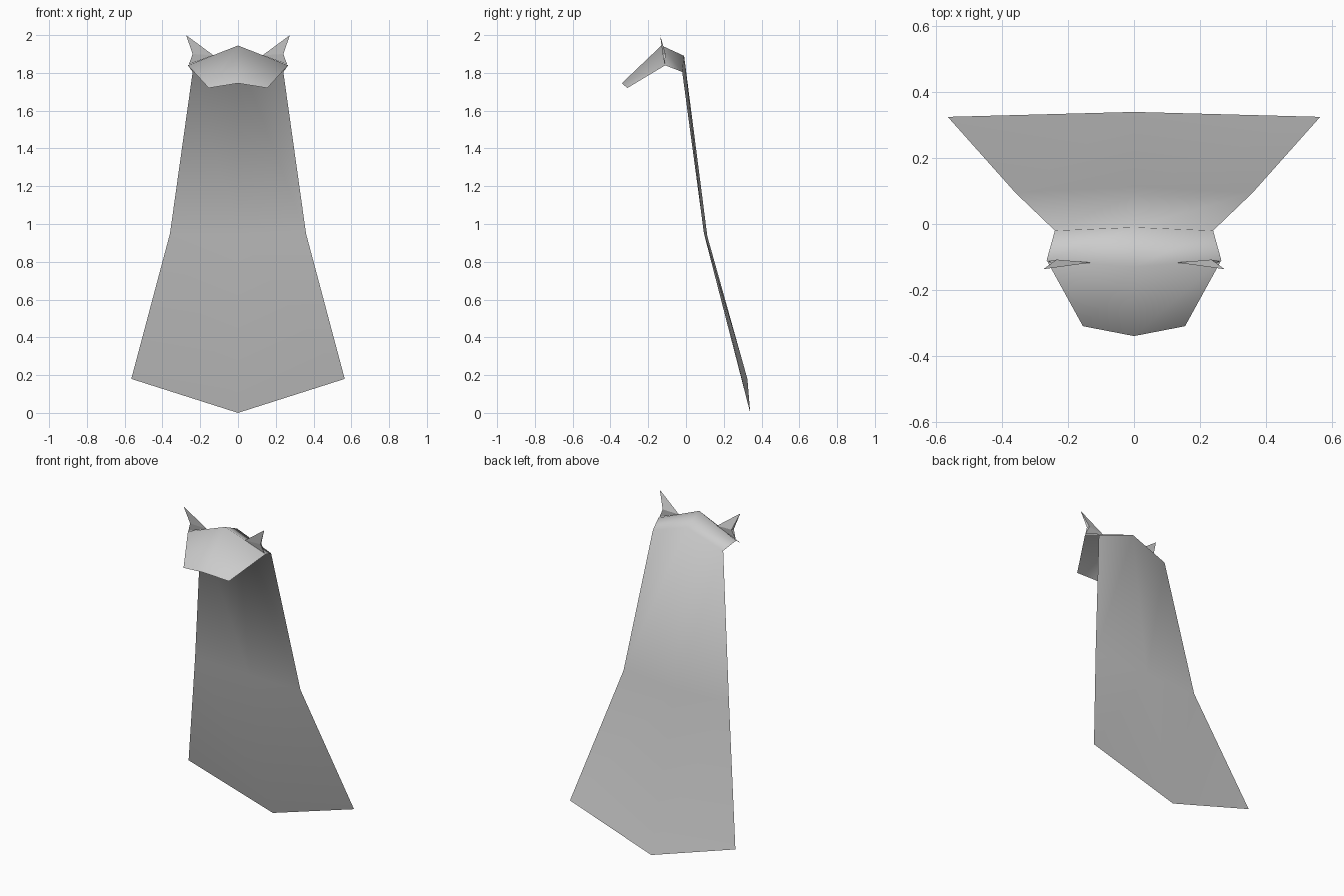
import bpy
import bmesh

cube = bpy.data.objects.get("Cube")
if cube:
    bpy.data.objects.remove(cube, do_unlink=True)

# One cloth colour
cloth = bpy.data.materials.new("grey_cloth")
cloth.use_nodes = True
grey = (0.6, 0.6, 0.6, 1.0)
cloth.diffuse_color = grey
bsdf = cloth.node_tree.nodes["Principled BSDF"]
bsdf.inputs["Base Color"].default_value = grey
bsdf.inputs["Roughness"].default_value = 0.8


def make_object(name, bm, smooth):
    mesh = bpy.data.meshes.new(name)
    for f in bm.faces:
        f.smooth = smooth
    bm.to_mesh(mesh)
    bm.free()
    mesh.materials.append(cloth)
    obj = bpy.data.objects.new(name, mesh)
    bpy.context.collection.objects.link(obj)
    return obj


# Cloak: each row is (side point, centre point), from hood brim to back hem
rows = [
    ((0.155, -0.31, 1.72), (0, -0.34, 1.745)),   # brim
    ((0.265, -0.11, 1.84), (0, -0.13, 1.945)),   # crown ridge
    ((0.24, -0.02, 1.805), (0, -0.01, 1.89)),    # nape
    ((0.36, 0.095, 0.95), (0, 0.113, 0.935)),    # waist
    ((0.565, 0.325, 0.18), (0, 0.34, 0.0)),      # hem
]
bm = bmesh.new()
grid = []
for side, mid in rows:
    x, y, z = side
    grid.append([bm.verts.new(p) for p in ((-x, y, z), mid, (x, y, z))])
for a, b in zip(grid, grid[1:]):
    for i in range(2):
        bm.faces.new((a[i], a[i + 1], b[i + 1], b[i]))
bm.normal_update()
make_object("hooded_cloak", bm, True)

# Ears: thin pointed blades set into the crown ridge
for name, s in (("left_ear", 1), ("right_ear", -1)):
    bm = bmesh.new()
    tip = bm.verts.new((s * 0.275, -0.137, 2.0))
    inner = bm.verts.new((s * 0.13, -0.117, 1.893))
    front = bm.verts.new((s * 0.24, -0.124, 1.9))
    back = bm.verts.new((s * 0.235, -0.108, 1.9))
    low = bm.verts.new((s * 0.26, -0.113, 1.845))
    for f in ((tip, inner, front), (tip, back, inner), (tip, front, back),
              (inner, low, front), (inner, back, low), (front, low, back)):
        bm.faces.new(f)
    bmesh.ops.recalc_face_normals(bm, faces=bm.faces)
    make_object(name, bm, False)
